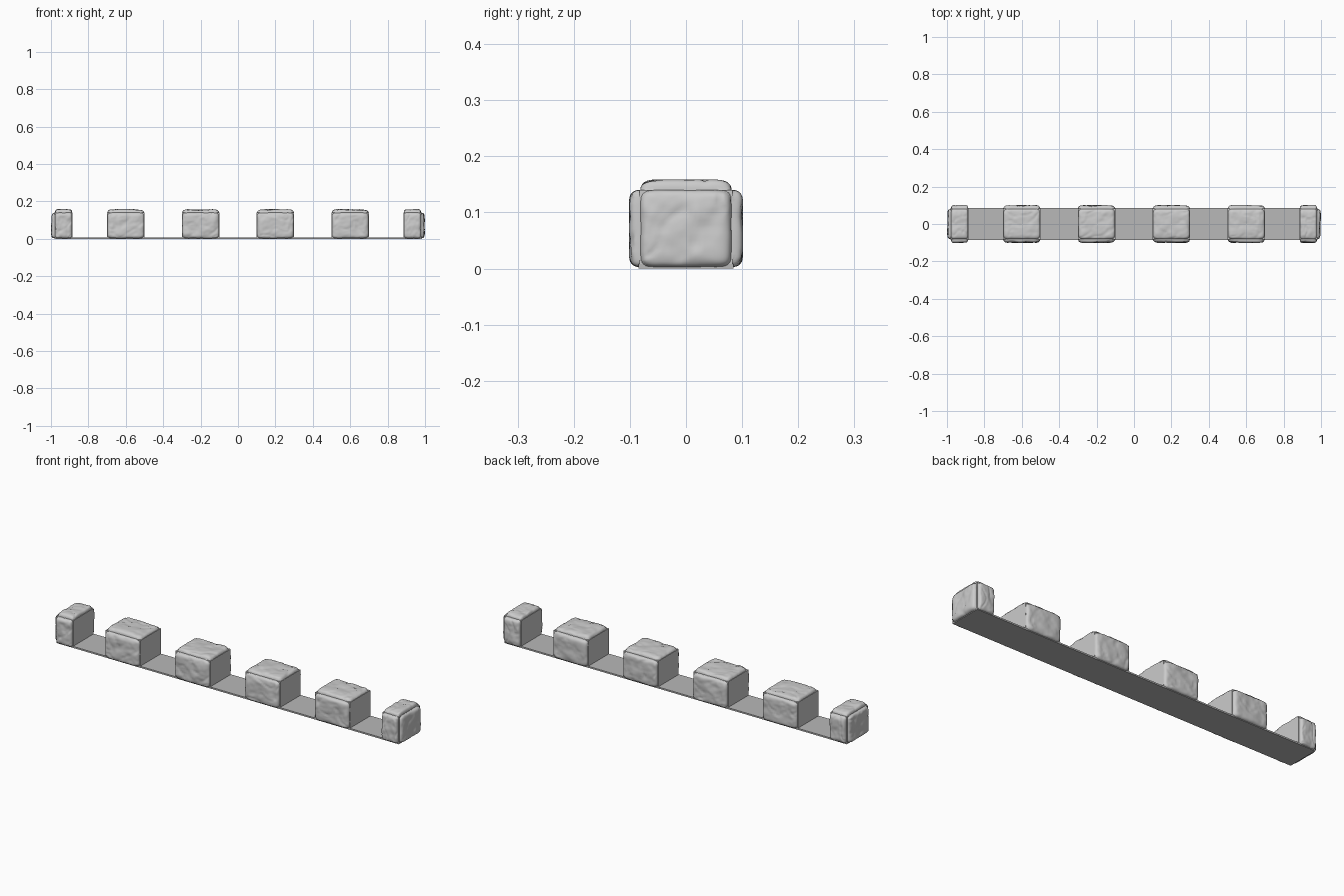
import bpy, bmesh, math, random
from mathutils import Vector, noise

random.seed(7)
if "Cube" in bpy.data.objects:
    bpy.data.objects.remove(bpy.data.objects["Cube"], do_unlink=True)


def make_material(name, value):
    mat = bpy.data.materials.new(name)
    mat.use_nodes = True
    color = (value, value, value, 1)
    mat.diffuse_color = color
    mat.node_tree.nodes["Principled BSDF"].inputs["Base Color"].default_value = color
    return mat


STONE = make_material("light grey stone", 0.6)
STRIP = make_material("grey mortar", 0.48)

HALF_Y = 0.083      # half depth of a block core
TOP = 0.14          # height of a block core
RELIEF = 0.02       # how far the rough stone faces stand out
CELLS = 30


def add_object(name, bm, mat):
    mesh = bpy.data.meshes.new(name)
    bm.to_mesh(mesh)
    bm.free()
    mesh.materials.append(mat)
    obj = bpy.data.objects.new(name, mesh)
    bpy.context.collection.objects.link(obj)
    return obj


def add_box(name, low, high, mat):
    low, high = Vector(low), Vector(high)
    bm = bmesh.new()
    bmesh.ops.create_cube(bm, size=1)
    for v in bm.verts:
        v.co = (low + high) / 2 + v.co * (high - low)
    return add_object(name, bm, mat)


def add_rough_face(name, center, normal, half_u, half_v):
    """Pillow-shaped, hand-hewn stone face bulging out along its normal."""
    normal = Vector(normal)
    up = Vector((0, 1, 0)) if normal.z else Vector((0, 0, 1))
    side = up.cross(normal)
    seed = Vector([random.uniform(-50, 50) for _ in range(3)])
    tilt_u, tilt_v = random.uniform(-0.1, 0.1), random.uniform(-0.1, 0.1)
    bm = bmesh.new()
    bmesh.ops.create_grid(bm, x_segments=CELLS, y_segments=CELLS, size=1)
    for v in bm.verts:
        # Crowd the rows toward the rim, where the face curves most
        u, w = (math.sin(c * math.pi / 2) for c in v.co.xy)
        p = Vector((u * half_u, w * half_v, 0))
        rim = abs(u) ** 9 + abs(w) ** 9
        if rim < 1:
            broad = noise.noise(p * 22 + seed)
            fine = noise.noise(p * 60 + seed)
            crack = max(0, 1 - abs(noise.noise(p * 14 - seed)) * 14)
            level = 0.9 + 0.22 * broad + 0.1 * fine - 0.18 * crack
            level += tilt_u * u + tilt_v * w
            height = RELIEF * min(level, 1) * (1 - rim) ** 0.45
        else:
            height = -0.2 * RELIEF * min(rim - 1, 1)
        wobble = 1 + 0.012 * noise.noise(p * 30 + seed)
        v.co = (Vector(center) + (side * p.x + up * p.y) * wobble
                + normal * (height - 0.001))
    for f in bm.faces:
        f.smooth = True
    return add_object(name, bm, STONE)


# Thin base strip under all blocks
add_box("base_strip", (-0.98, -0.085, 0), (0.98, 0.085, 0.008), STRIP)

# Half blocks close both ends, whole blocks stand between them
spans = [(-0.98, -0.885), (-0.7, -0.5), (-0.3, -0.1)]
spans += [(-b, -a) for a, b in reversed(spans)]

for number, (x0, x1) in enumerate(spans, 1):
    mid, half = (x0 + x1) / 2, (x1 - x0) / 2
    half_z = (TOP - 0.003) / 2
    mid_z = TOP - half_z
    add_box(f"block_{number}_core", (x0, -HALF_Y, 0.004), (x1, HALF_Y, TOP), STONE)
    for label, s in (("front", -1), ("back", 1)):
        add_rough_face(f"block_{number}_{label}_face", (mid, s * HALF_Y, mid_z),
                       (0, s, 0), half - 0.002, half_z)
    add_rough_face(f"block_{number}_top_face", (mid, 0, TOP), (0, 0, 1),
                   half - 0.002, HALF_Y - 0.002)
    if number in (1, len(spans)):
        s = math.copysign(1, mid)
        add_rough_face(f"block_{number}_end_face", (s * 0.98, 0, mid_z),
                       (s, 0, 0), HALF_Y - 0.002, half_z)
